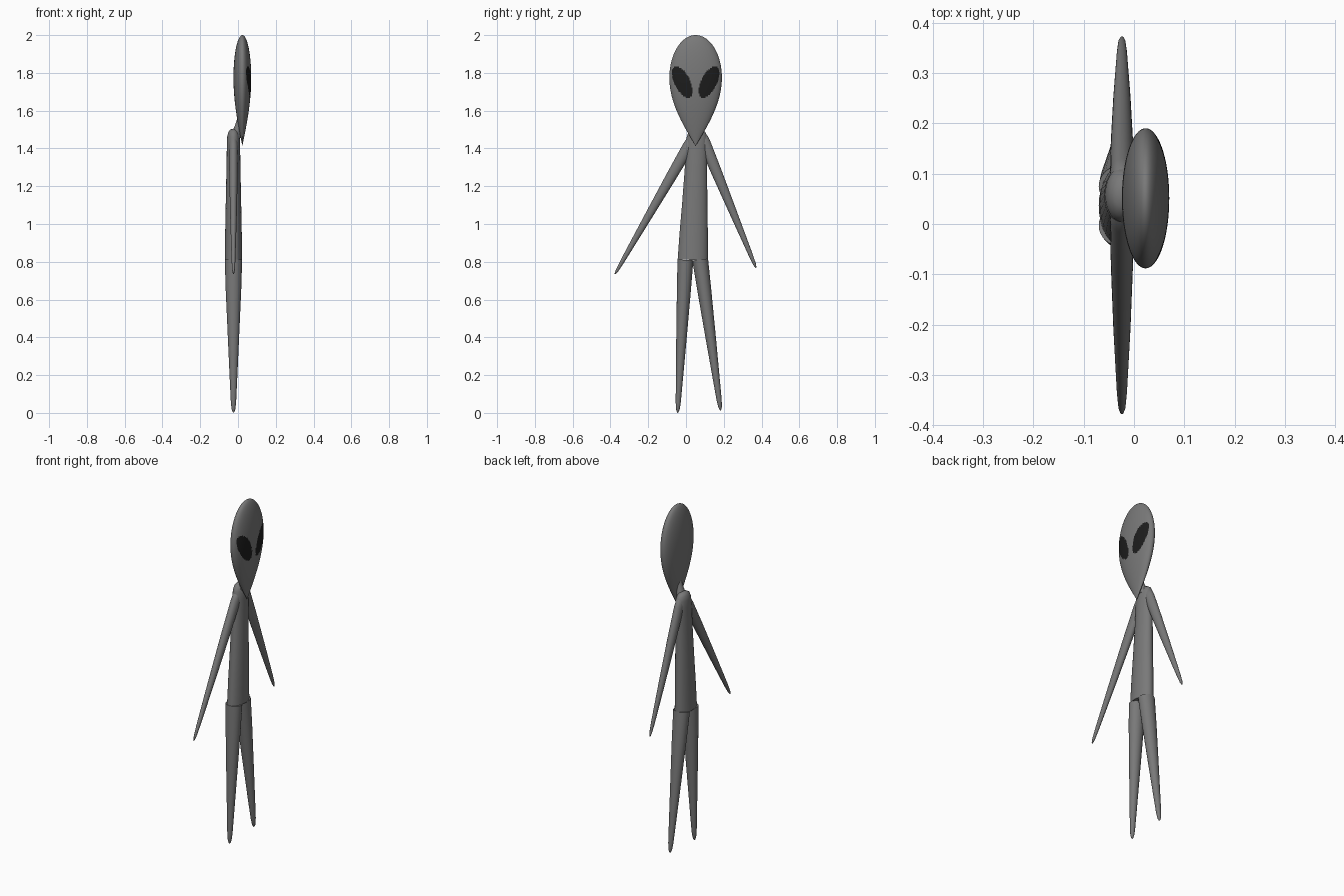
import bpy, bmesh, math
from mathutils import Vector

if "Cube" in bpy.data.objects:
    bpy.data.objects.remove(bpy.data.objects["Cube"])


def material(name, v):
    m = bpy.data.materials.new(name)
    m.diffuse_color = (v, v, v, 1)
    m.use_nodes = True
    m.node_tree.nodes["Principled BSDF"].inputs["Base Color"].default_value = m.diffuse_color
    return m


skin = material("grey skin", 0.19)
black = material("eye black", 0.012)


def loft(name, start, end, stations, segs=32):
    """Elliptical rings along start->end; each station is (t, in-plane radius, x radius)."""
    a, b = Vector(start), Vector(end)
    axis = (b - a).normalized()
    side = axis.cross(Vector((1, 0, 0))).normalized()
    depth = side.cross(axis).normalized()
    bm = bmesh.new()
    rings = []
    for t, rs, rd in stations:
        c = a.lerp(b, t)
        ring = []
        for i in range(segs):
            ang = 2 * math.pi * i / segs
            ring.append(bm.verts.new(c + side * rs * math.cos(ang) + depth * rd * math.sin(ang)))
        rings.append(ring)
    for r0, r1 in zip(rings, rings[1:]):
        for i in range(segs):
            j = (i + 1) % segs
            bm.faces.new((r0[i], r0[j], r1[j], r1[i]))
    bm.faces.new(rings[0])
    bm.faces.new(rings[-1])
    bmesh.ops.remove_doubles(bm, verts=bm.verts, dist=0.00005)
    bmesh.ops.recalc_face_normals(bm, faces=bm.faces)
    me = bpy.data.meshes.new(name)
    bm.to_mesh(me)
    bm.free()
    ob = bpy.data.objects.new(name, me)
    bpy.context.collection.objects.link(ob)
    me.materials.append(skin)
    bpy.ops.object.select_all(action='DESELECT')
    ob.select_set(True)
    bpy.context.view_layer.objects.active = ob
    bpy.ops.object.shade_smooth_by_angle(angle=math.radians(40))
    return ob


X = -0.024   # depth plane of body and limbs

# torso: flat at the hips, domed at the shoulders
loft("torso", (X, 0.036, 0.81), (X, 0.06, 1.505),
     [(0, 0.08, 0.046), (0.2, 0.075, 0.044), (0.42, 0.067, 0.041), (0.7, 0.059, 0.037),
      (0.88, 0.057, 0.035), (0.94, 0.054, 0.033), (0.975, 0.044, 0.027),
      (0.993, 0.025, 0.017), (1, 0, 0)])

# neck
loft("neck", (-0.012, 0.056, 1.46), (0.012, 0.054, 1.57), [(0, 0.034, 0.028), (0.5, 0.022, 0.018), (1, 0.014, 0.012)])

# legs: flat tops, rounded pointed feet
leg = [(0, 0.042, 0.046), (0.2, 0.037, 0.041), (0.5, 0.028, 0.03), (0.8, 0.018, 0.019),
       (0.93, 0.0135, 0.014), (0.975, 0.010, 0.010), (0.993, 0.005, 0.005), (1, 0, 0)]
loft("left_leg", (X, -0.003, 0.81), (X, -0.044, 0.0), leg)
loft("right_leg", (X, 0.075, 0.812), (X, 0.183, 0.012), leg)

# arms: rounded shoulders, tapering to pointed hands
arm = [(0, 0, 0), (0.008, 0.018, 0.014), (0.03, 0.029, 0.021), (0.08, 0.032, 0.0235), (0.3, 0.028, 0.022),
       (0.6, 0.02, 0.017), (0.9, 0.0115, 0.010), (0.97, 0.008, 0.007), (0.993, 0.004, 0.0035), (1, 0, 0)]
loft("left_arm", (X, 0.045, 1.465), (X, -0.377, 0.733), arm)
loft("right_arm", (X, 0.077, 1.48), (X, 0.371, 0.767), arm)

# head: elliptical dome above, tapering to a pointed chin
CY, WIDE, TOP, CHIN = 0.051, 1.775, 2.0, 1.413
stations = []
for i in range(121):
    z = (TOP + CHIN) / 2 - (TOP - CHIN) / 2 * math.cos(math.pi * i / 120)
    if z > WIDE:
        f = math.sqrt(max(0, 1 - ((z - WIDE) / (TOP - WIDE)) ** 2))
    else:
        f = max(0, math.cos(math.pi / 2 * (WIDE - z) / (WIDE - CHIN)))
    stations.append(((z - CHIN) / (TOP - CHIN), 0.139 * f, 0.047 * f))
head = loft("head", (0.023, CY, CHIN), (0.023, CY, TOP), stations, 160)

# eyes: slanted almond regions on the face side of the head
head.data.materials.append(black)
for p in head.data.polygons:
    c = p.center
    if c.x > 0.023:
        dy, dz = abs(c.y - CY) - 0.071, c.z - 1.752
        u, v = 0.45 * dy + 0.893 * dz, 0.893 * dy - 0.45 * dz
        if abs(u / 0.09) ** 1.8 + abs(v / 0.042) ** 2 < 1:
            p.material_index = 1
